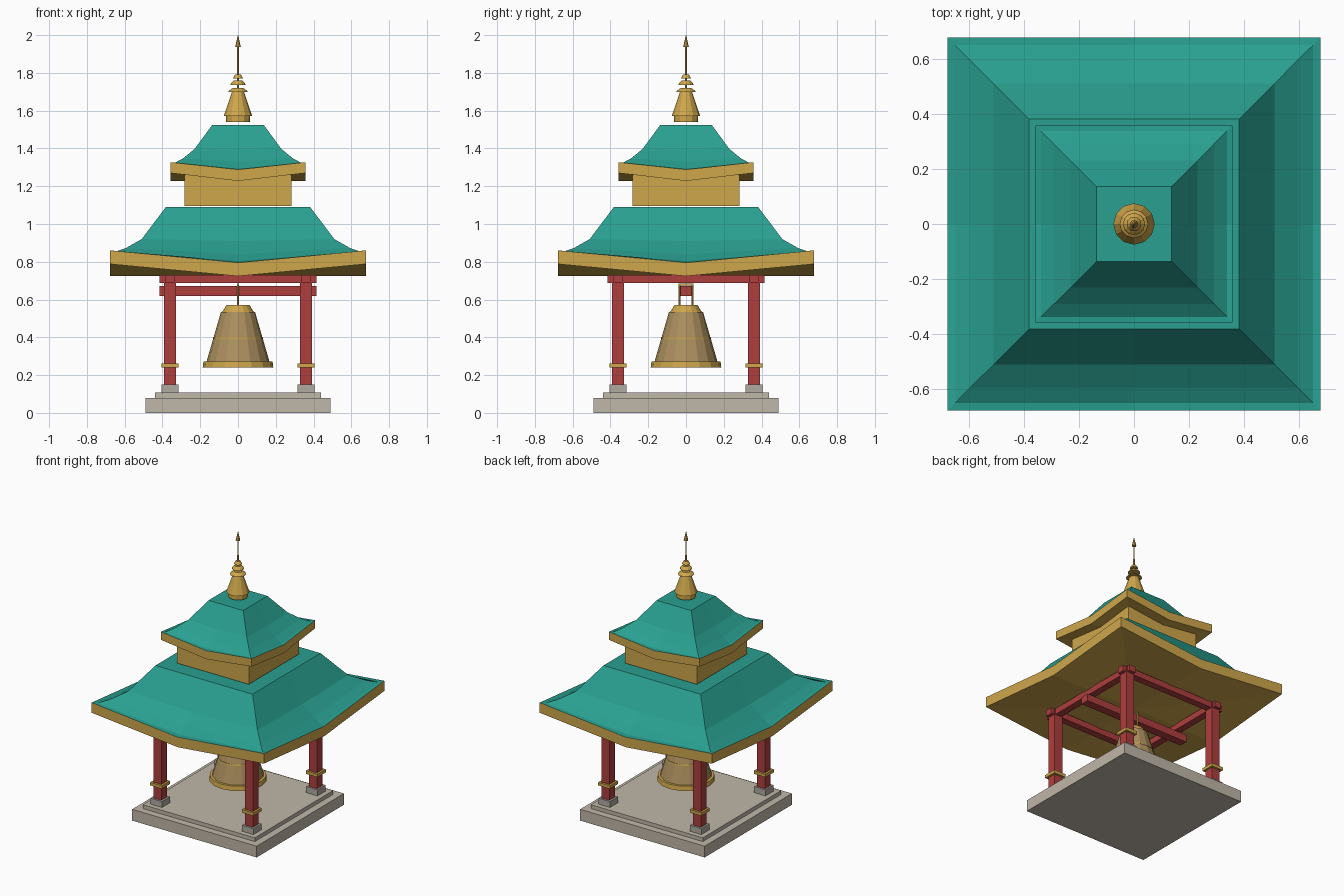
import bpy, bmesh, math

if "Cube" in bpy.data.objects:
    bpy.data.objects.remove(bpy.data.objects["Cube"])


def material(name, srgb):
    lin = [((c / 255 + 0.055) / 1.055) ** 2.4 for c in srgb]
    m = bpy.data.materials.new(name)
    m.diffuse_color = (*lin, 1)
    m.use_nodes = True
    m.node_tree.nodes["Principled BSDF"].inputs["Base Color"].default_value = m.diffuse_color
    return m


TEAL = material("teal tile", (41, 160, 145))
GOLD = material("gold", (207, 167, 75))
RED = material("red lacquer", (174, 63, 61))
STONE = material("pale stone", (192, 183, 169))
PLINTH = material("grey stone", (176, 170, 162))
BRONZE = material("bronze", (172, 143, 94))


def finish(name, bm, *mats):
    bmesh.ops.recalc_face_normals(bm, faces=bm.faces)
    me = bpy.data.meshes.new(name)
    bm.to_mesh(me)
    bm.free()
    for m in mats:
        me.materials.append(m)
    ob = bpy.data.objects.new(name, me)
    bpy.context.collection.objects.link(ob)
    return ob


def box(name, x, y, z0, z1, hx, hy, mat):
    bm = bmesh.new()
    bmesh.ops.create_cube(bm, size=1)
    for v in bm.verts:
        v.co = (x + v.co.x * 2 * hx, y + v.co.y * 2 * hy,
                (z0 + z1) / 2 + v.co.z * (z1 - z0))
    return finish(name, bm, mat)


def lathe(name, profile, mat, sides=12, x=0, y=0, close=False):
    """Turn (radius, z) pairs around a vertical axis; close joins last to first."""
    bm = bmesh.new()
    rings = []
    for r, z in profile:
        rings.append([bm.verts.new((x + r * math.cos(2 * math.pi * i / sides),
                                    y + r * math.sin(2 * math.pi * i / sides), z))
                      for i in range(sides)])
    pairs = list(zip(rings, rings[1:]))
    if close:
        pairs.append((rings[-1], rings[0]))
    else:
        bm.faces.new(rings[0])
        bm.faces.new(rings[-1])
    for a, b in pairs:
        for i in range(sides):
            j = (i + 1) % sides
            bm.faces.new((a[i], a[j], b[j], b[i]))
    return finish(name, bm, mat)


def roof(name, rings, eave_corner, eave_mid):
    """Rings of (half width, corner z, mid-side z) from the eave to the flat top."""
    bm = bmesh.new()

    def ring(h, zc, zm):
        pts = [(-1, -1), (0, -1), (1, -1), (1, 0), (1, 1), (0, 1), (-1, 1), (-1, 0)]
        return [bm.verts.new((px * h, py * h, zc if px and py else zm)) for px, py in pts]

    loops = [ring(rings[0][0], eave_corner, eave_mid)] + [ring(*r) for r in rings]
    for k, (a, b) in enumerate(zip(loops, loops[1:])):
        for i in range(8):
            j = (i + 1) % 8
            f = bm.faces.new((a[i], a[j], b[j], b[i]))
            f.material_index = 1 if k == 0 else 0      # fascia is gold
    bm.faces.new(loops[-1])
    # gold soffit fanning from the centre
    c = bm.verts.new((0, 0, eave_mid))
    for i in range(8):
        bm.faces.new((c, loops[0][(i + 1) % 8], loops[0][i])).material_index = 1
    return finish(name, bm, TEAL, GOLD)


# Stepped base
box("base_slab", 0, 0, 0, 0.08, 0.49, 0.49, STONE)
box("base_step", 0, 0, 0.08, 0.107, 0.44, 0.44, STONE)

# Posts with plinths and gold bands
P = 0.36
for sx in (-1, 1):
    for sy in (-1, 1):
        x, y = sx * P, sy * P
        box("post_plinth", x, y, 0.107, 0.15, 0.045, 0.045, PLINTH)
        box("post", x, y, 0.15, 0.73, 0.032, 0.032, RED)
        box("post_band", x, y, 0.24, 0.262, 0.046, 0.046, GOLD)

# Perimeter beams and the beam carrying the bell
for s in (-1, 1):
    box("beam_across", 0, s * P, 0.687, 0.73, 0.415, 0.025, RED)
    box("beam_along", s * P, 0, 0.687, 0.73, 0.025, 0.415, RED)
box("bell_beam", 0, 0, 0.62, 0.672, 0.415, 0.03, RED)

# Bell with hollow inside, crown, rim, band and hanger
lathe("bell_body", [(0.17, 0.26), (0.09, 0.535), (0.07, 0.52), (0.15, 0.26)],
      BRONZE, 16, close=True)
lathe("bell_rim", [(0.187, 0.24), (0.183, 0.272), (0.155, 0.272), (0.16, 0.24)],
      GOLD, 16, close=True)
lathe("bell_band", [(0.1335, 0.394), (0.1315, 0.401)], GOLD, 16)
lathe("bell_crown", [(0.088, 0.53), (0.078, 0.542), (0.062, 0.57)], GOLD, 16)
for s in (-1, 1):
    lathe("bell_hanger", [(0.005, 0.565), (0.005, 0.685)], GOLD, 8, y=s * 0.035)
box("hanger_bar", 0, 0, 0.675, 0.685, 0.005, 0.04, GOLD)

# Lower roof, upper storey, upper roof
roof("lower_roof", [(0.677, 0.86, 0.795), (0.65, 0.853, 0.803), (0.595, 0.872, 0.84),
                    (0.51, 0.92, 0.91), (0.382, 1.09, 1.09)], 0.788, 0.724)
box("upper_storey", 0, 0, 1.096, 1.26, 0.283, 0.283, GOLD)
roof("upper_roof", [(0.357, 1.327, 1.288), (0.338, 1.322, 1.293), (0.29, 1.348, 1.33),
                    (0.23, 1.397, 1.39), (0.136, 1.525, 1.525)], 1.27, 1.228)

# Finial: foot, cone, three discs, spire and tip
lathe("finial_foot", [(0.064, 1.54), (0.064, 1.575)], GOLD)
lathe("finial_cone", [(0.075, 1.573), (0.055, 1.63), (0.032, 1.7)], GOLD)
for r, z in ((0.052, 1.698), (0.04, 1.737), (0.026, 1.77)):
    lathe("finial_disc", [(r, z), (r * 0.95, z + 0.006), (r * 0.55, z + 0.022)], GOLD)
lathe("finial_spire", [(0.006, 1.69), (0.004, 1.95)], GOLD, 8)
lathe("finial_tip", [(0.015, 1.937), (0.001, 2.0)], GOLD, 8)
